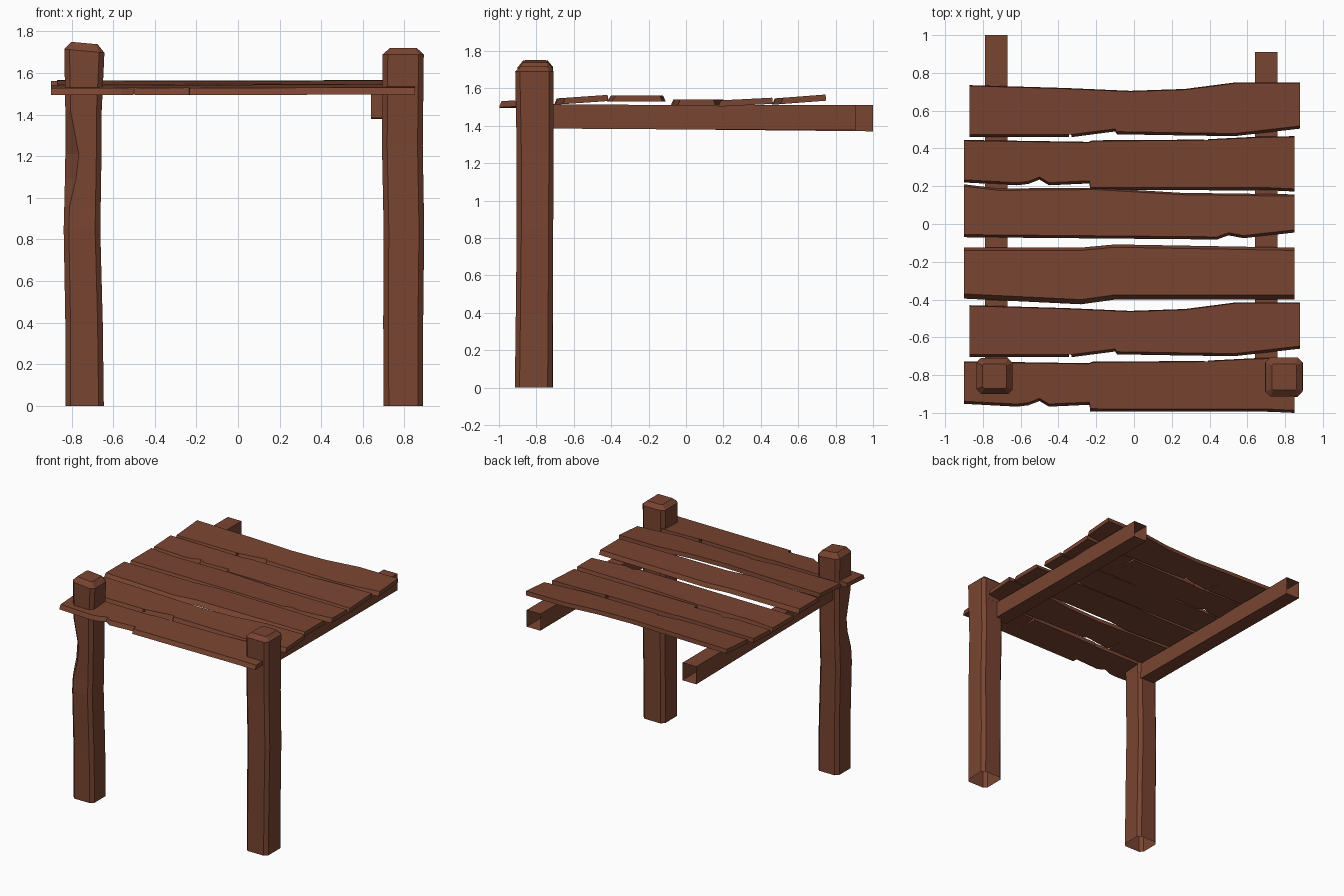
import bpy, bmesh

if "Cube" in bpy.data.objects:
    bpy.data.objects.remove(bpy.data.objects["Cube"])

wood = bpy.data.materials.new("brown wood")
wood.diffuse_color = (0.19, 0.058, 0.031, 1)
wood.use_nodes = True
wood.node_tree.nodes["Principled BSDF"].inputs["Base Color"].default_value = wood.diffuse_color


def finish(bm, name):
    me = bpy.data.meshes.new(name)
    bmesh.ops.recalc_face_normals(bm, faces=bm.faces)
    bm.to_mesh(me)
    bm.free()
    me.materials.append(wood)
    ob = bpy.data.objects.new(name, me)
    bpy.context.collection.objects.link(ob)
    return ob


def loft(rings, name, cap_end=True):
    """Skin closed rings; the first end stays open like a hollow timber."""
    bm = bmesh.new()
    vs = [[bm.verts.new(p) for p in r] for r in rings]
    n = len(vs[0])
    for a, b in zip(vs, vs[1:]):
        for i in range(n):
            j = (i + 1) % n
            bm.faces.new((a[i], a[j], b[j], b[i]))
    if cap_end:
        bm.faces.new(vs[-1])
    return finish(bm, name)


def octagon(x0, x1, y0, y1, c, z, tilt=0.0, gouge=(0, 0)):
    """Chamfered square; gouge deepens the front left chamfer."""
    gx, gy = gouge
    pts = [(x0 + c + gx, y0), (x1 - c, y0), (x1, y0 + c), (x1, y1 - c),
           (x1 - c, y1), (x0 + c, y1), (x0, y1 - c), (x0, y0 + c + gy)]
    return [(x, y, z + tilt * (x - x0)) for x, y in pts]


# Front posts: slightly crooked, chamfered, with a bevelled cap
C = 0.025
loft([octagon(-.83, -.645, -.90, -.71, C, 0),
      octagon(-.83, -.65, -.90, -.71, C, .4),
      octagon(-.838, -.662, -.905, -.712, C, .85),
      octagon(-.835, -.66, -.90, -.71, C, .96),
      octagon(-.832, -.658, -.90, -.71, C, 1.09, 0, (.028, .04)),
      octagon(-.83, -.656, -.90, -.71, C, 1.21, 0, (.04, .05)),
      octagon(-.83, -.655, -.90, -.71, C, 1.42),
      octagon(-.835, -.642, -.90, -.71, C, 1.715, -.09),
      octagon(-.802, -.675, -.87, -.74, .008, 1.75, -.09)], "left_post")

loft([octagon(.70, .89, -.915, -.715, C, 0),
      octagon(.698, .89, -.91, -.712, C, .4),
      octagon(.70, .895, -.905, -.71, C, .85),
      octagon(.692, .888, -.905, -.708, C, 1.25),
      octagon(.695, .893, -.913, -.708, C, 1.69),
      octagon(.73, .86, -.88, -.74, .008, 1.72)], "right_post")


# Side rails, open at the back end
def rail(name, x0, x1, y_back, z_back):
    def ring(y, z0, z1):
        return [(x0, y, z0), (x1, y, z0), (x1, y, z1), (x0, y, z1)]
    loft([ring(y_back, z_back, 1.51), ring(0, 1.38, 1.51),
          ring(-.74, 1.385, 1.515)], name)


rail("left_rail", -.79, -.67, 1.0, 1.37)
rail("right_rail", .64, .76, .91, 1.378)


# Deck planks: ragged outline, sloped edges, slightly tilted top
def plank(name, front, back, zf, zb, shift=0.0, thick=.033,
          in_f=.014, in_b=.004, twist=0.0):
    y0 = min(p[1] for p in front)
    y1 = max(p[1] for p in back)

    def z(x, y):
        return zf + (zb - zf) * (y - y0) / (y1 - y0) + twist * x
    bottom, top = [], []
    for pts, inset in ((front, in_f), (back[::-1], -in_b)):
        for x, y in pts:
            bottom.append((x, y + shift, z(x, y) - thick))
            top.append((x, y + shift + inset, z(x, y + inset)))
    bm = bmesh.new()
    lo = [bm.verts.new(p) for p in bottom]
    hi = [bm.verts.new(p) for p in top]
    for i in range(len(lo)):
        j = (i + 1) % len(lo)
        bm.faces.new((lo[i], lo[j], hi[j], hi[i]))
    caps = [bm.faces.new(hi), bm.faces.new(lo[::-1])]
    bmesh.ops.triangulate(bm, faces=caps)
    finish(bm, name)


# Plank shapes as front and back edges; the deep notches are splits
front_a = [(-.87, .46), (-.345, .46), (-.355, .59), (-.33, .46), (-.1, .49),
           (-.09, .475), (.2, .47), (.53, .465), (.88, .505)]
back_a = [(-.87, .735), (-.36, .72), (-.02, .705), (.27, .715),
          (.54, .75), (.88, .75)]
front_b = [(-.9, .22), (-.62, .205), (-.56, .212), (-.5, .235), (-.45, .205),
           (-.235, .215), (-.233, .18), (.72, .178), (.85, .172)]
back_b = [(-.9, .445), (-.24, .435), (-.22, .443), (.372, .447), (.382, .30),
          (.392, .449), (.65, .462), (.85, .465)]
front_c = [(-.9, -.07), (.44, -.082), (.5, -.06), (.58, -.075), (.85, -.045)]
back_c = [(-.9, .21), (-.72, .188), (-.2, .192), (.25, .165), (.85, .157)]
front_d = [(-.9, -.395), (-.28, -.425), (-.1, -.40), (.85, -.40)]
back_d = [(-.9, -.125), (-.28, -.125), (-.1, -.108), (.85, -.125)]

plank("plank_1", front_a, back_a, 1.545, 1.567)
plank("plank_2", front_b, back_b, 1.535, 1.55)
plank("plank_3", front_c, back_c, 1.54, 1.54, in_b=.01)
plank("plank_4", front_d, back_d, 1.562, 1.562, in_f=.025, in_b=.015)
plank("plank_5", front_a, back_a, 1.545, 1.565, shift=-1.165)
plank("plank_6", front_b, back_b, 1.527, 1.545, shift=-1.172, twist=.004)
